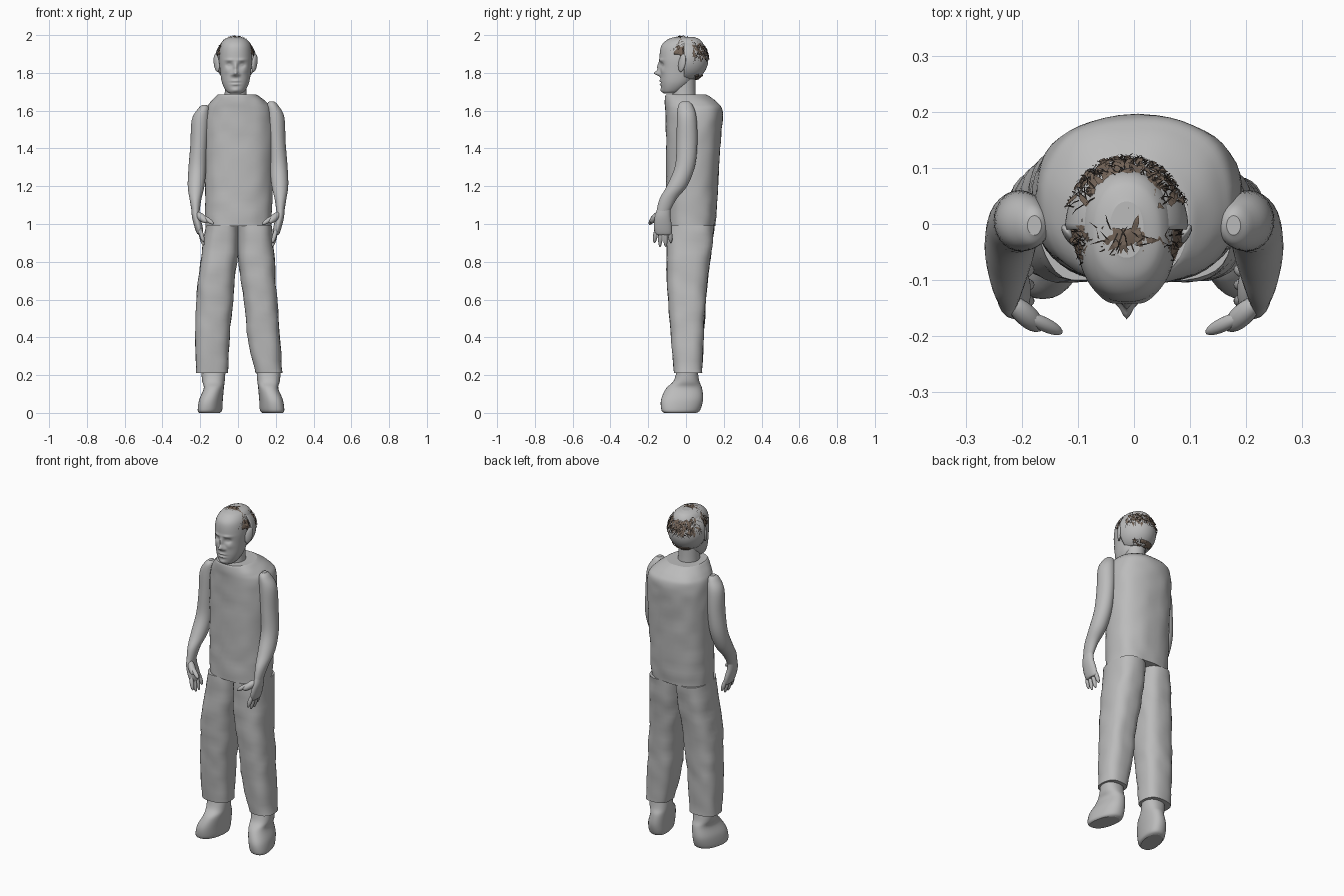
import bpy, bmesh, math, random
from mathutils import Vector, noise

random.seed(4)
cube = bpy.data.objects.get("Cube")
if cube:
    bpy.data.objects.remove(cube, do_unlink=True)


def material(name, rgb):
    m = bpy.data.materials.new(name)
    m.use_nodes = True
    m.diffuse_color = (*rgb, 1)
    m.node_tree.nodes["Principled BSDF"].inputs["Base Color"].default_value = (*rgb, 1)
    return m


GREY = material("plain grey", (.5, .5, .5))
BROWN = material("hair brown", (.17, .125, .095))
DARK = material("hair dark", (.025, .02, .017))


def finish(name, bm, mat, smooth=True):
    bmesh.ops.recalc_face_normals(bm, faces=bm.faces)
    mesh = bpy.data.meshes.new(name)
    bm.to_mesh(mesh)
    bm.free()
    mesh.materials.append(mat)
    for p in mesh.polygons:
        p.use_smooth = smooth and len(p.vertices) < 5
    ob = bpy.data.objects.new(name, mesh)
    bpy.context.collection.objects.link(ob)
    return ob


def spline(rows, steps):
    """Catmull-Rom interpolation of the ring rows."""
    out = []
    for i in range(len(rows) - 1):
        a, b, c, d = (rows[max(0, min(len(rows) - 1, i + k))] for k in (-1, 0, 1, 2))
        for s in range(steps):
            t = s / steps
            out.append([q + .5 * t * (r - p + t * (2*p - 5*q + 4*r - w + t * (3*(q - r) + w - p)))
                        for p, q, r, w in zip(a, b, c, d)])
    return out + [rows[-1]]


def loft(name, rows, power=2.0, n=32, steps=5, side=1, deform=None, lumps=0.0):
    """Closed body through rings given as (z, x low, x high, y front, y back)."""
    bm = bmesh.new()
    rings = []
    for z, xa, xb, ya, yb in spline(rows, steps):
        ring = []
        for i in range(n):
            a = math.tau * i / n
            c, s = math.cos(a), math.sin(a)
            u = math.copysign(abs(c) ** (2 / power), c)
            v = math.copysign(abs(s) ** (2 / power), s)
            p = Vector(((xa + xb + u * (xb - xa)) / 2, (ya + yb + v * (yb - ya)) / 2, z))
            if lumps:
                k = lumps * noise.noise(p * 14)
                p += Vector((c * k, s * k, 0))
            if deform:
                p = deform(p)
            p.x *= side
            ring.append(bm.verts.new(p))
        rings.append(ring)
    for a, b in zip(rings, rings[1:]):
        for i in range(n):
            j = (i + 1) % n
            bm.faces.new((a[i], a[j], b[j], b[i]))
    bm.faces.new(rings[0])
    bm.faces.new(rings[-1])
    return finish(name, bm, GREY)


def ellipsoid(name, a, b, r, r2=None):
    """Long rounded form from a to b."""
    a, b = Vector(a), Vector(b)
    bm = bmesh.new()
    bmesh.ops.create_uvsphere(bm, u_segments=14, v_segments=10, radius=1)
    turn = (b - a).to_track_quat('Z', 'Y')
    half = (b - a).length / 2
    for v in bm.verts:
        v.co = turn @ Vector((v.co.x * r, v.co.y * (r2 or r), v.co.z * half)) + (a + b) / 2
    return finish(name, bm, GREY)


# Torso and neck
loft("torso", [(.99, -.172, .178, -.105, .155), (1.1, -.175, .182, -.105, .165),
               (1.3, -.178, .188, -.105, .175), (1.5, -.18, .192, -.105, .188),
               (1.6, -.168, .182, -.108, .195), (1.64, -.15, .155, -.11, .172),
               (1.675, -.12, .112, -.11, .125), (1.685, -.108, .095, -.107, .108)],
     power=2.4, n=48, steps=6, lumps=.005)
loft("neck", [(1.6, -.075, .055, -.08, .06), (1.7, -.07, .045, -.072, .05),
              (1.82, -.07, .045, -.072, .05)])

# Trouser legs
loft("right_trouser_leg", [(.992, -.17, .004, -.1, .15), (.85, -.192, .002, -.102, .135),
                           (.7, -.212, -.02, -.1, .115), (.55, -.223, -.03, -.09, .102),
                           (.4, -.228, -.045, -.08, .094), (.21, -.222, -.052, -.062, .085)],
     power=2.7, lumps=.006)
loft("left_trouser_leg", [(.992, -.004, .178, -.1, .15), (.85, -.002, .19, -.102, .135),
                          (.7, .014, .2, -.1, .115), (.55, .035, .212, -.09, .102),
                          (.4, .05, .222, -.08, .094), (.21, .092, .235, -.062, .085)],
     power=2.7, lumps=.006)


# Shoes with toes turned out
def splay(p):
    p.x -= .2 * p.y * max(0, 1 - p.z / .2)
    return p


for label, side, shift in (("right", -1, -.02), ("left", 1, .012)):
    loft(label + "_shoe", [(z, a + shift, b + shift, c, d) for z, a, b, c, d in (
        (0, .115, .215, -.115, .055), (.015, .103, .224, -.13, .075),
        (.07, .1, .22, -.132, .09), (.13, .095, .2, -.105, .085),
        (.17, .09, .21, -.065, .07), (.24, .085, .215, -.045, .06))],
        power=2.3, side=side, deform=splay)

# Arms and hands, mirrored
for label, side, grow in (("right", -1, 1.0), ("left", 1, 1.035)):
    def stretch(p):
        p.z = 1.07 + (p.z - 1.07) * grow
        return p

    def at(x, y, z):
        return side * x, y, 1.07 + (z - 1.07) * grow

    loft(label + "_arm", [(1.63, .165, .19, -.02, .015), (1.61, .152, .212, -.04, .035),
                          (1.55, .15, .245, -.048, .055), (1.42, .16, .252, -.05, .06),
                          (1.3, .168, .262, -.058, .048), (1.2, .178, .266, -.1, .008),
                          (1.13, .194, .256, -.14, -.05), (1.06, .204, .244, -.158, -.09)],
         side=side, n=28, deform=stretch)
    loft(label + "_palm", [(1.09, .206, .246, -.15, -.082), (1.04, .2, .244, -.165, -.082),
                           (.99, .188, .232, -.17, -.075), (.955, .184, .22, -.163, -.076),
                           (.945, .19, .212, -.15, -.085)],
         side=side, n=20, deform=stretch)
    for name, y, tip, low in (("index", -.155, -.168, .905), ("middle", -.133, -.138, .885),
                              ("ring", -.109, -.108, .885), ("little", -.088, -.08, .905)):
        ellipsoid(f"{label}_{name}_finger", at(.206, y, .985), at(.182, tip, low), .012)
    ellipsoid(label + "_thumb_base", at(.222, -.135, 1.06), at(.165, -.188, 1.01), .02)
    ellipsoid(label + "_thumb", at(.195, -.162, 1.045), at(.128, -.194, 1.0), .013)

# Head with modelled face
MID = -.013
FEATURES = (  # sideways place, height, width, tallness, push to the front
    (0, 1.798, .013, .013, .032), (0, 1.83, .009, .025, .016),
    (.017, 1.79, .009, .008, .008), (.034, 1.842, .016, .012, -.014),
    (.034, 1.842, .009, .006, .007), (.033, 1.868, .022, .007, .006),
    (0, 1.757, .02, .005, .008), (0, 1.748, .025, .003, -.005),
    (0, 1.739, .018, .005, .008), (0, 1.708, .022, .012, .008),
    (.045, 1.81, .016, .016, .004))


def face(p):
    if p.y > -.04:
        return p
    push = 0
    for x, z, w, h, k in FEATURES:
        for m in ((1, -1) if x else (1,)):
            push += k * math.exp(-((p.x - MID - m * x) / w) ** 2 - ((p.z - z) / h) ** 2)
    p.y -= push
    return p


loft("head", [(z, MID - w, MID + w, a, b) for z, w, a, b in (
    (1.69, .028, -.115, -.06), (1.705, .05, -.126, -.02), (1.75, .072, -.134, .03),
    (1.82, .083, -.136, .06), (1.88, .088, -.14, .09), (1.94, .082, -.132, .095),
    (1.975, .062, -.1, .075), (1.99, .03, -.06, .04))],
    n=96, steps=12, power=2.2, deform=face)

# Ears
for label, side in (("right", -1), ("left", 1)):
    ellipsoid(label + "_ear", (MID + side * .094, -.03, 1.805),
              (MID + side * .107, -.012, 1.9), .01, .022)


# Skull shell and hair caps cut from rounded domes
def dome(name, mid, radii, keep, mat, thick=.004):
    bm = bmesh.new()
    bmesh.ops.create_uvsphere(bm, u_segments=64, v_segments=40, radius=1)
    for v in bm.verts:
        v.co = Vector(mid) + Vector(c * r for c, r in zip(v.co, radii))
    drop = [f for f in bm.faces if not keep(f.calc_center_median())]
    bmesh.ops.delete(bm, geom=drop, context='FACES')
    ob = finish(name, bm, mat)
    mod = ob.modifiers.new("thickness", 'SOLIDIFY')
    mod.thickness = thick
    return ob


HEAD = (MID, -.01, 1.87)
SKULL = (.11, .128, .12)
dome("skull_shell", HEAD, SKULL, lambda p: p.y > -.011 and p.z > 1.77, GREY)
dome("front_hair_cap", HEAD, (.1, .118, .124),
     lambda p: p.y < -.008 and p.z > 1.925 - .5 * max(0, p.y + .05) - .25 * abs(p.x - MID),
     BROWN)
dome("crown_hair", HEAD, (.111, .13, .122),
     lambda p: p.y > .062 and p.z > 1.9 and noise.noise(p * 45) > -.05, BROWN)
dome("nape_hair", HEAD, (.111, .13, .122),
     lambda p: p.y > .05 and 1.765 < p.z < 1.79 and noise.noise(p * 40) > -.15, BROWN)


# Loose locks lying on the skull
def locks(name, count, width, length, where, mat):
    bm = bmesh.new()
    made = 0
    while made < count:
        d = Vector(random.gauss(0, 1) for _ in range(3)).normalized()
        front = d.y < 0
        radii = (.1, .118, .125) if front else (.111, .13, .123)
        root = Vector(HEAD) + Vector(c * r for c, r in zip(d, radii))
        if not where(root):
            continue
        made += 1
        fall = Vector((d.x, d.y, -.5)) + Vector(random.gauss(0, .5) for _ in range(3))
        along = (fall - d * fall.dot(d)).normalized()
        across = d.cross(along) * width
        reach = length * random.uniform(.6, 1.3)
        lift = d * random.uniform(.001, .005)
        middle = root + along * reach * .5 + lift
        tip = root + along * reach - d * reach * .12 + lift
        a, b, c, e, t = (bm.verts.new(p) for p in (
            root - across, root + across, middle + across, middle - across, tip))
        bm.faces.new((a, b, c, e))
        bm.faces.new((e, c, t))
    return finish(name, bm, mat, False)


def on_front(p):
    return p.y < -.01 and p.z > 1.935 - .5 * max(0, p.y + .05)


def on_back(p):
    return p.y > .03 and p.z > 1.88 and random.random() < .3 + 7 * (p.y - .03)


def on_nape(p):
    return p.y > .04 and 1.77 < p.z < 1.79


locks("front_brown_locks", 80, .005, .03, on_front, BROWN)
locks("front_dark_strands", 190, .0013, .032, on_front, DARK)
locks("back_brown_locks", 90, .005, .03, on_back, BROWN)
locks("back_dark_strands", 230, .0013, .032, on_back, DARK)
locks("nape_strands", 40, .0012, .015, on_nape, DARK)
